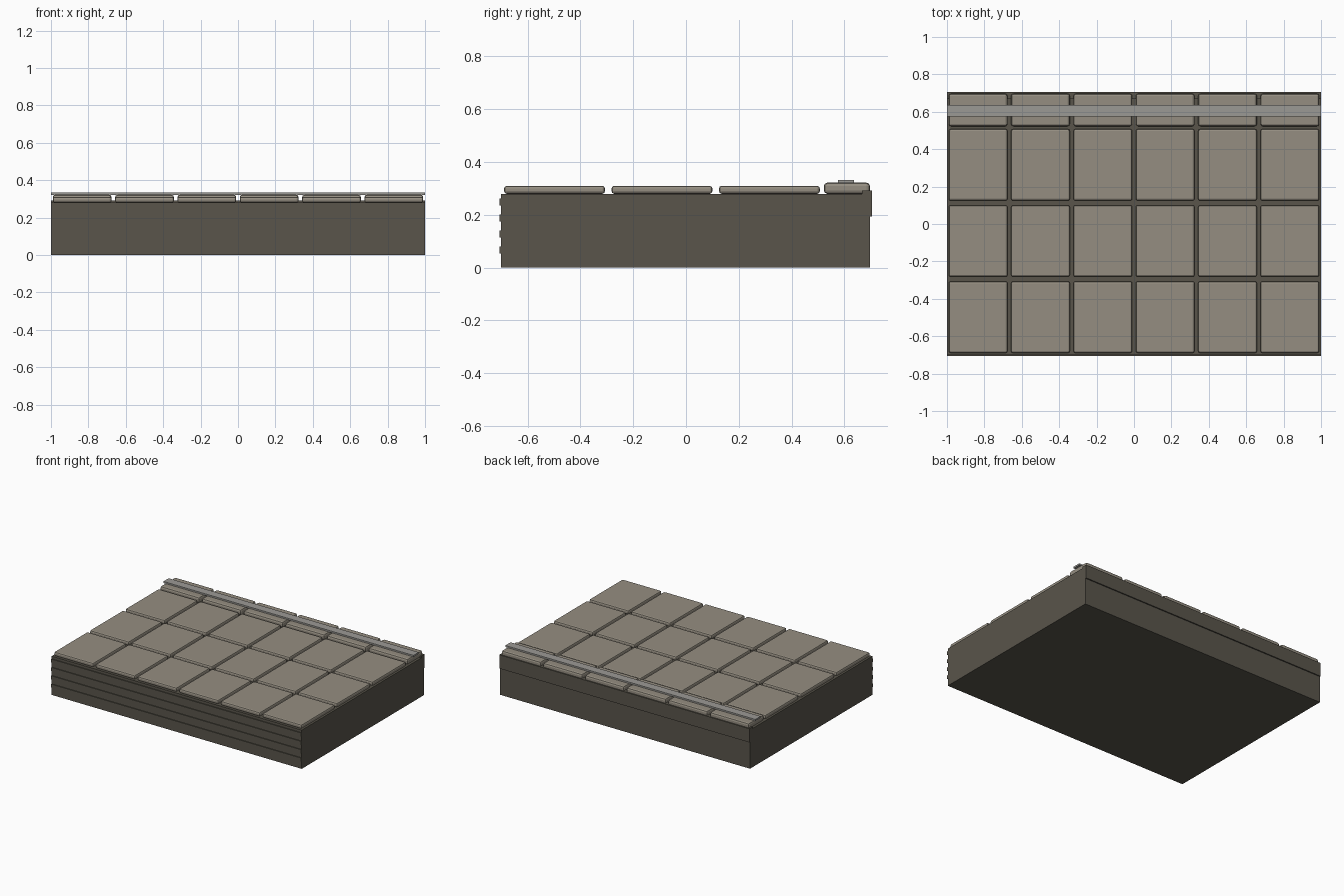
import bpy

if "Cube" in bpy.data.objects:
    bpy.data.objects.remove(bpy.data.objects["Cube"])


def material(name, rgb):
    m = bpy.data.materials.new(name)
    m.diffuse_color = (*rgb, 1)
    m.use_nodes = True
    m.node_tree.nodes["Principled BSDF"].inputs["Base Color"].default_value = m.diffuse_color
    return m


BASE = material("dark_stone", (0.10, 0.09, 0.07))
SLAB = material("pale_stone", (0.30, 0.27, 0.22))
METAL = material("grey_trim", (0.33, 0.32, 0.30))


def box(name, x, y, z, mat, bevel=0):
    """Box from (min, max) ranges, optionally with bevelled edges."""
    spans = (x, y, z)
    bpy.ops.mesh.primitive_cube_add(size=1, location=[(a + b) / 2 for a, b in spans])
    ob = bpy.context.object
    ob.name = name
    ob.scale = [b - a for a, b in spans]
    bpy.ops.object.transform_apply(location=False, rotation=False, scale=True)
    ob.data.materials.append(mat)
    if bevel:
        mod = ob.modifiers.new("bevel", 'BEVEL')
        mod.width = bevel
        mod.segments = 2
    return ob


# Main block
box("platform_body", (-1, 1), (-0.70, 0.697), (0, 0.28), BASE)

# Horizontal bands on the front face
for i in range(4):
    z = 0.054 + i * 0.0605
    box(f"front_band_{i + 1}", (-1, 1), (-0.706, -0.69), (z, z + 0.026), BASE)

# Lip along the back edge
box("back_lip", (-1, 1), (0.667, 0.705), (0.193, 0.292), BASE)

# Paving slabs: three full rows and a thicker, narrow row at the back
rows = [(-0.689 + i * 0.407, -0.307 + i * 0.407, 0.31, 0.01) for i in range(3)]
rows.append((0.522, 0.697, 0.322, 0.013))
for r, (y0, y1, top, bevel) in enumerate(rows):
    for c in range(6):
        x = (c - 2.5) / 3
        box(f"slab_{r + 1}_{c + 1}", (x - 0.157, x + 0.157), (y0, y1), (0.28, top), SLAB, bevel)

# Trim strip over the back row
box("trim_strip", (-1, 1), (0.576, 0.636), (0.321, 0.333), METAL)
